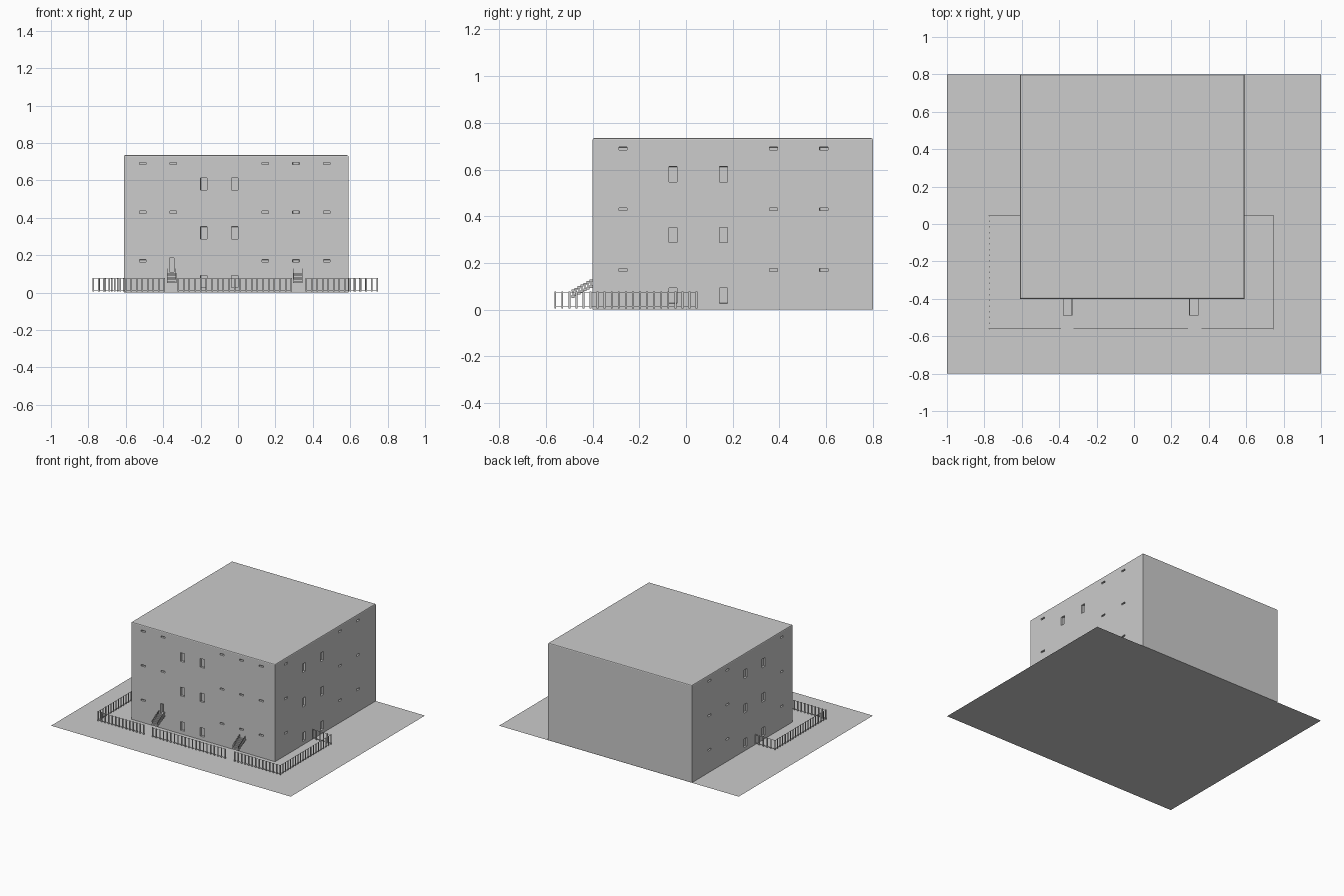
import bpy, bmesh
from mathutils import Matrix, Vector

if "Cube" in bpy.data.objects:
    bpy.data.objects.remove(bpy.data.objects["Cube"])

grey = bpy.data.materials.new("plain_grey")
grey.use_nodes = True
grey.diffuse_color = (0.604, 0.604, 0.604, 1)
grey.node_tree.nodes["Principled BSDF"].inputs["Base Color"].default_value = grey.diffuse_color


def finish(bm, name):
    mesh = bpy.data.meshes.new(name)
    bm.to_mesh(mesh)
    bm.free()
    mesh.materials.append(grey)
    obj = bpy.data.objects.new(name, mesh)
    bpy.context.collection.objects.link(obj)


def box(bm, *ranges):
    """Add a box from (min, max) ranges along x, y and z."""
    centre = Vector([sum(r) / 2 for r in ranges])
    size = [r[1] - r[0] for r in ranges]
    bmesh.ops.create_cube(bm, size=1, matrix=Matrix.Translation(centre) @ Matrix.Diagonal((*size, 1)))


def around(c, size):
    return (c - size / 2, c + size / 2)


LEFT, RIGHT, FRONT, BACK, ROOF = -0.61, 0.59, -0.4, 0.8, 0.735
DOORS = (-0.355, 0.32)
X, Y, Z = 0, 1, 2

# Ground sheet
bm = bmesh.new()
bmesh.ops.create_grid(bm, x_segments=1, y_segments=1, size=1, matrix=Matrix.Diagonal((1, 0.8, 1, 1)))
finish(bm, "ground")

# Building block with softened roof edges
bm = bmesh.new()
box(bm, (LEFT, RIGHT), (FRONT, BACK), (0.001, ROOF))
top = [e for e in bm.edges if all(v.co.z > 0.7 for v in e.verts)]
bmesh.ops.bevel(bm, geom=top, offset=0.007, segments=2, profile=0.5, affect="EDGES")

# Openings: wall axis, wall position, range along the wall, height range, depth
openings = []


def window_rows(axis, wall, columns, tall_columns):
    for i, c in enumerate(columns):
        tall = i in tall_columns
        height = 0.065 if tall else 0.012
        first = 0.06 if tall else 0.17
        for row in range(3):
            openings.append((axis, wall, around(c, 0.035), around(first + 0.26 * row, height), 0.015))


window_rows(Y, FRONT, [-0.51 + 0.164 * i for i in range(7)], (2, 3))
for wall in (LEFT, RIGHT):
    window_rows(X, wall, [-0.27 + 0.215 * i for i in range(5)], (1, 2))
# The small window above the right door gives way to the door
openings = [o for o in openings
            if not (o[0] == Y and abs(sum(o[2]) / 2 - DOORS[0]) < 0.05 and o[3][0] < 0.2)]
openings.append((Y, FRONT, around(DOORS[0], 0.025), (0.11, 0.185), 0.03))

# Score the walls along every opening edge, then push the openings in
cuts = set()
for axis, wall, along, height, depth in openings:
    cuts |= {(1 - axis, round(c, 4)) for c in along} | {(Z, round(c, 4)) for c in height}
for axis, position in sorted(cuts):
    normal = Vector((0, 0, 0))
    normal[axis] = 1
    bmesh.ops.bisect_plane(bm, geom=bm.verts[:] + bm.edges[:] + bm.faces[:],
                           plane_co=normal * position, plane_no=normal)
for axis, wall, along, height, depth in openings:
    panel = []
    for face in bm.faces:
        c = face.calc_center_median()
        if (abs(c[axis] - wall) < 0.0005 and along[0] < c[1 - axis] < along[1]
                and height[0] < c.z < height[1]):
            panel.append(face)
    bmesh.ops.inset_region(bm, faces=panel, thickness=0.0004, depth=-depth, use_even_offset=True)
finish(bm, "building")

# Entrance stairs with thin handrails
STEPS = 7
for name, x in zip(("right_entrance", "left_entrance"), DOORS):
    bm = bmesh.new()
    run, rise = 0.09 / STEPS, 0.05 / STEPS
    for i in range(STEPS):
        y, z = -0.49 + run * i, 0.055 + rise * i
        box(bm, around(x, 0.05), (y, y + run), (z - 0.004, z + rise))
        for side in (-0.023, 0.023):
            box(bm, around(x + side, 0.003), around(y + run / 2, 0.003), (z, z + 0.028))
            box(bm, around(x + side, 0.003), (y, y + run), (z + 0.022, z + 0.024 + rise))
    finish(bm, name + "_stairs")


# Picket fence runs around the yard
def fence(name, start, end):
    bm = bmesh.new()
    start, end = Vector(start), Vector(end)
    span, mid = end - start, (start + end) / 2
    wide, deep = (0.008, 0.003) if abs(span.x) > abs(span.y) else (0.003, 0.008)
    count = round(span.length / 0.03)
    for i in range(count + 1):
        p = start.lerp(end, i / count)
        box(bm, around(p.x, wide), around(p.y, deep), (0.005, 0.078))
    for z in (0.012, 0.075):
        box(bm, around(mid.x, abs(span.x) + 0.002), around(mid.y, abs(span.y) + 0.002), around(z, 0.002))
    finish(bm, name)


WEST, EAST, EDGE, REAR = -0.775, 0.745, -0.56, 0.045
fence("front_fence_right", (WEST, EDGE), (-0.395, EDGE))
fence("front_fence_middle", (-0.32, EDGE), (0.285, EDGE))
fence("front_fence_left", (0.365, EDGE), (EAST, EDGE))
for side, x, wall in (("right", WEST, LEFT), ("left", EAST, RIGHT)):
    fence("side_fence_" + side, (x, EDGE), (x, REAR))
    fence("return_fence_" + side, (x, REAR), (wall, REAR))
